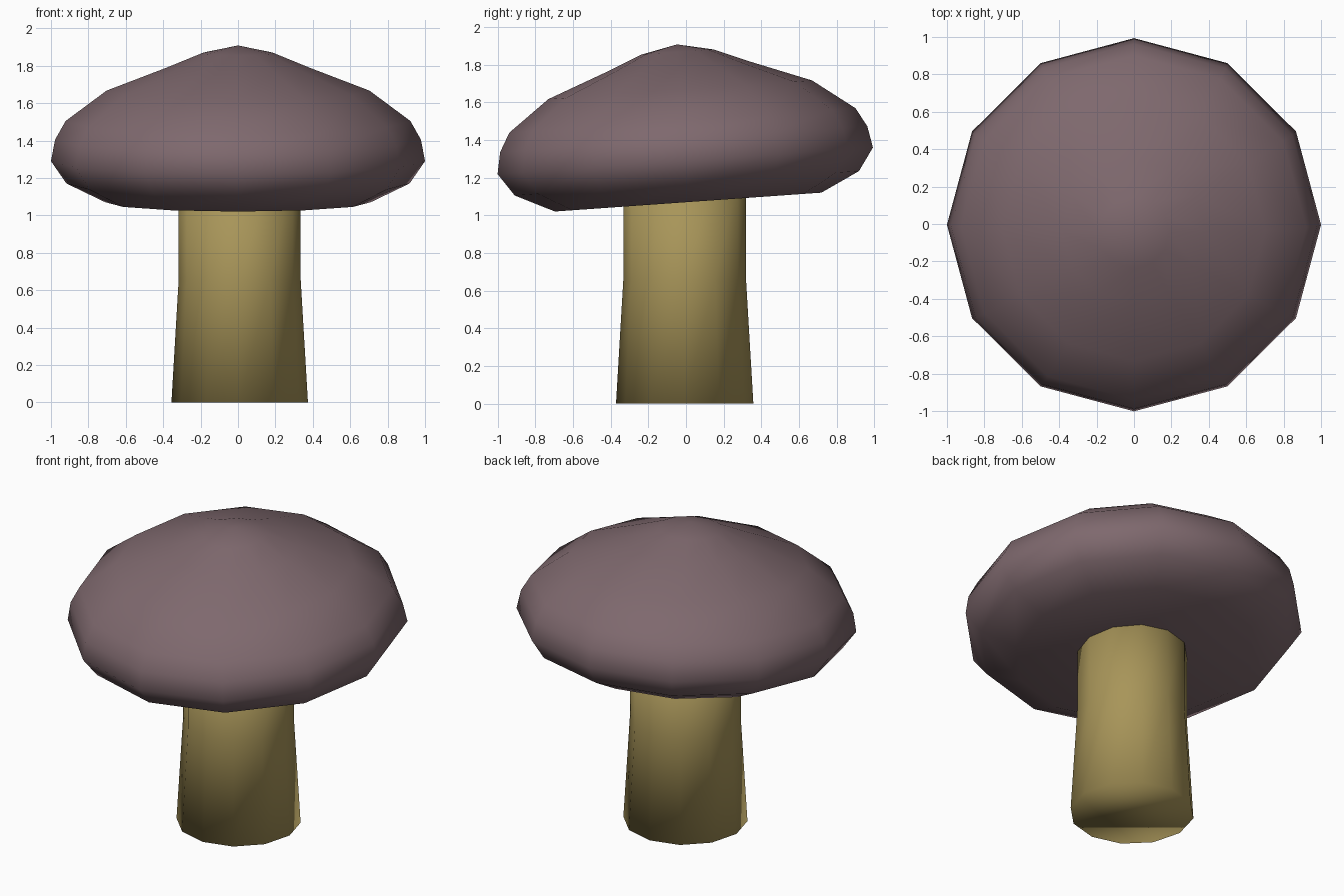
import bpy, bmesh, math
from mathutils import Matrix

if "Cube" in bpy.data.objects:
    bpy.data.objects.remove(bpy.data.objects["Cube"])

SIDES = 12


def lathe(name, profile, color, matrix):
    """Smooth 12-sided solid from (radius, z) points; radius 0 makes a pole."""
    bm = bmesh.new()
    rings = []
    for r, z in profile:
        n = SIDES if r > 0 else 1
        rings.append([bm.verts.new((r * math.cos(2 * math.pi * i / SIDES),
                                    r * math.sin(2 * math.pi * i / SIDES), z))
                      for i in range(n)])
    for a, b in zip(rings, rings[1:]):
        for i in range(SIDES):
            j = (i + 1) % SIDES
            if len(a) == 1:
                bm.faces.new((a[0], b[j], b[i]))
            elif len(b) == 1:
                bm.faces.new((a[i], a[j], b[0]))
            else:
                bm.faces.new((a[i], a[j], b[j], b[i]))
    # Close open ends
    for ring, flip in ((rings[0], True), (rings[-1], False)):
        if len(ring) > 1:
            bm.faces.new(ring[::-1] if flip else ring)
    for f in bm.faces:
        f.smooth = True
    bm.transform(matrix)
    bmesh.ops.recalc_face_normals(bm, faces=bm.faces)
    mesh = bpy.data.meshes.new(name)
    bm.to_mesh(mesh)
    bm.free()
    mat = bpy.data.materials.new(name + "_color")
    mat.diffuse_color = color
    mat.use_nodes = True
    mat.node_tree.nodes["Principled BSDF"].inputs["Base Color"].default_value = mat.diffuse_color
    mesh.materials.append(mat)
    obj = bpy.data.objects.new(name, mesh)
    bpy.context.collection.objects.link(obj)
    return obj


# Stem: flared foot, straight upper half, top buried in the cap
lathe("stem", [(0.365, 0), (0.326, 0.66), (0.326, 1.2)],
      (0.39, 0.30, 0.10, 1), Matrix.Translation((0.009, -0.007, 0)))

# Cap: pointed dome with a flat underside, tilted up at the back
tilt = (Matrix.Translation((0, -0.004, 1.29))
        @ Matrix.Rotation(math.radians(4.05), 4, 'X'))
lathe("cap", [(0, -0.22), (0.71, -0.22), (0.917, -0.12), (1.0, 0),
              (0.978, 0.115), (0.922, 0.215), (0.703, 0.378),
              (0.385, 0.5), (0.19, 0.58), (0, 0.62)],
      (0.21, 0.14, 0.155, 1), tilt)
